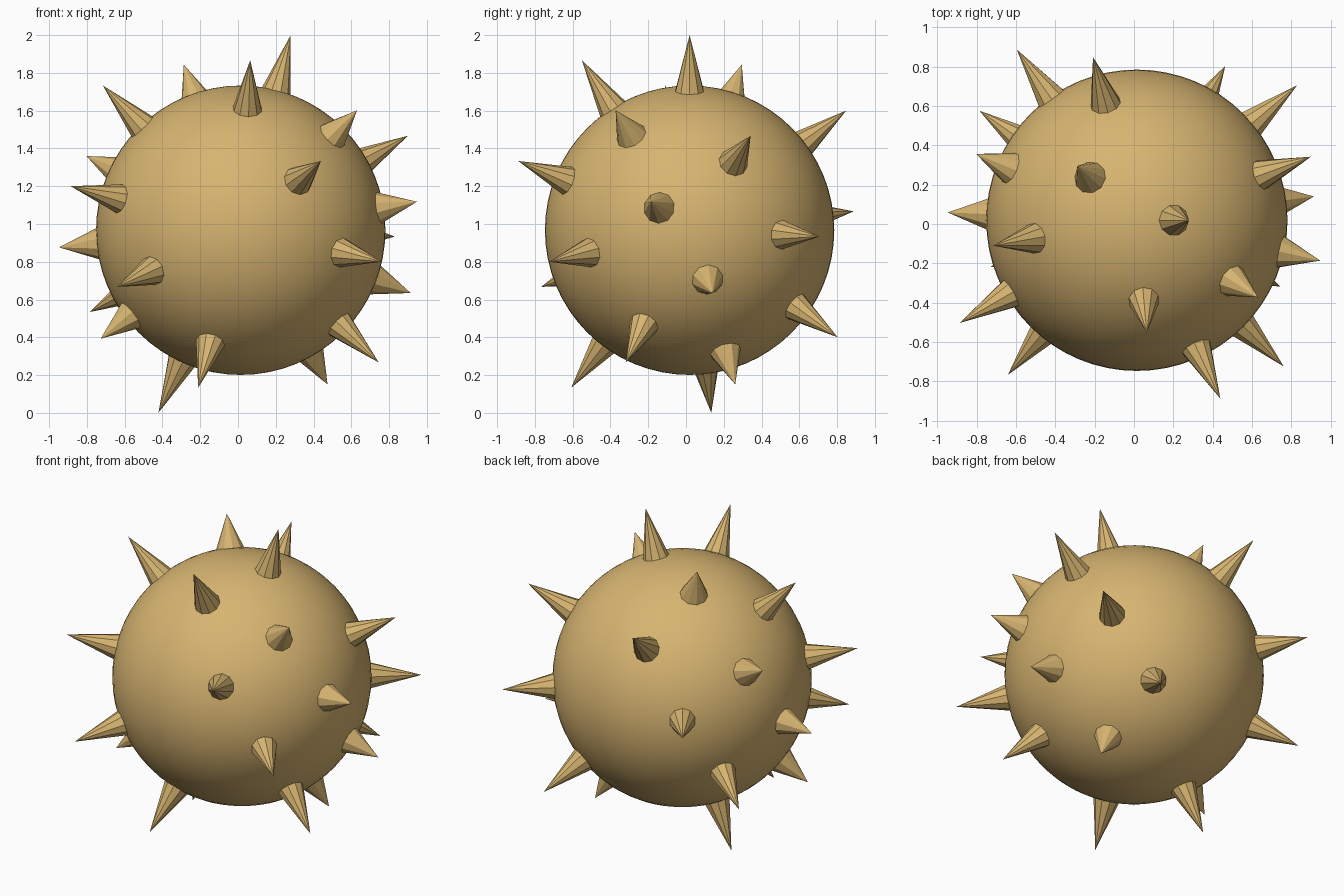
import bpy
import math
from mathutils import Vector

if "Cube" in bpy.data.objects:
    bpy.data.objects.remove(bpy.data.objects["Cube"])

CENTER = Vector((0.0145, 0.019, 0.967))
RADIUS = 0.766
SLOTS = 32                               # spiral positions over the ball
GOLDEN = math.pi * (3 - math.sqrt(5))
ROOT = 0.72                              # spike roots sit just under the skin

tan = bpy.data.materials.new("tan")
tan.diffuse_color = (0.68, 0.46, 0.165, 1)
tan.use_nodes = True
tan.node_tree.nodes["Principled BSDF"].inputs["Base Color"].default_value = tan.diffuse_color

# Round body
bpy.ops.mesh.primitive_uv_sphere_add(segments=64, ring_count=32, radius=RADIUS, location=CENTER)
body = bpy.context.object
body.name = "body"
body.data.materials.append(tan)
bpy.ops.object.shade_smooth()


def add_spike(index, direction, tip, skin_radius):
    """Cone from ROOT to tip along direction, with skin_radius where it leaves the body."""
    length = tip - ROOT
    bpy.ops.mesh.primitive_cone_add(
        vertices=10, radius1=skin_radius * length / (tip - RADIUS), radius2=0, depth=length,
        location=CENTER + direction * (ROOT + length / 2),
        rotation=direction.to_track_quat('Z', 'Y').to_euler())
    spike = bpy.context.object
    spike.name = f"spike_{index:02d}"
    spike.data.materials.append(tan)


# Spikes on a golden spiral: long, short, long, then a gap
for i in range(SLOTS):
    if i % 4 == 3:
        continue
    z = 1 - (2 * i + 1) / SLOTS
    ring = math.sqrt(1 - z * z)
    direction = Vector((ring * math.cos(i * GOLDEN), ring * math.sin(i * GOLDEN), z))
    if i % 4 == 1:
        add_spike(i, direction, 0.967, 0.081)
    else:
        add_spike(i, direction, 1.0667, 0.077)
